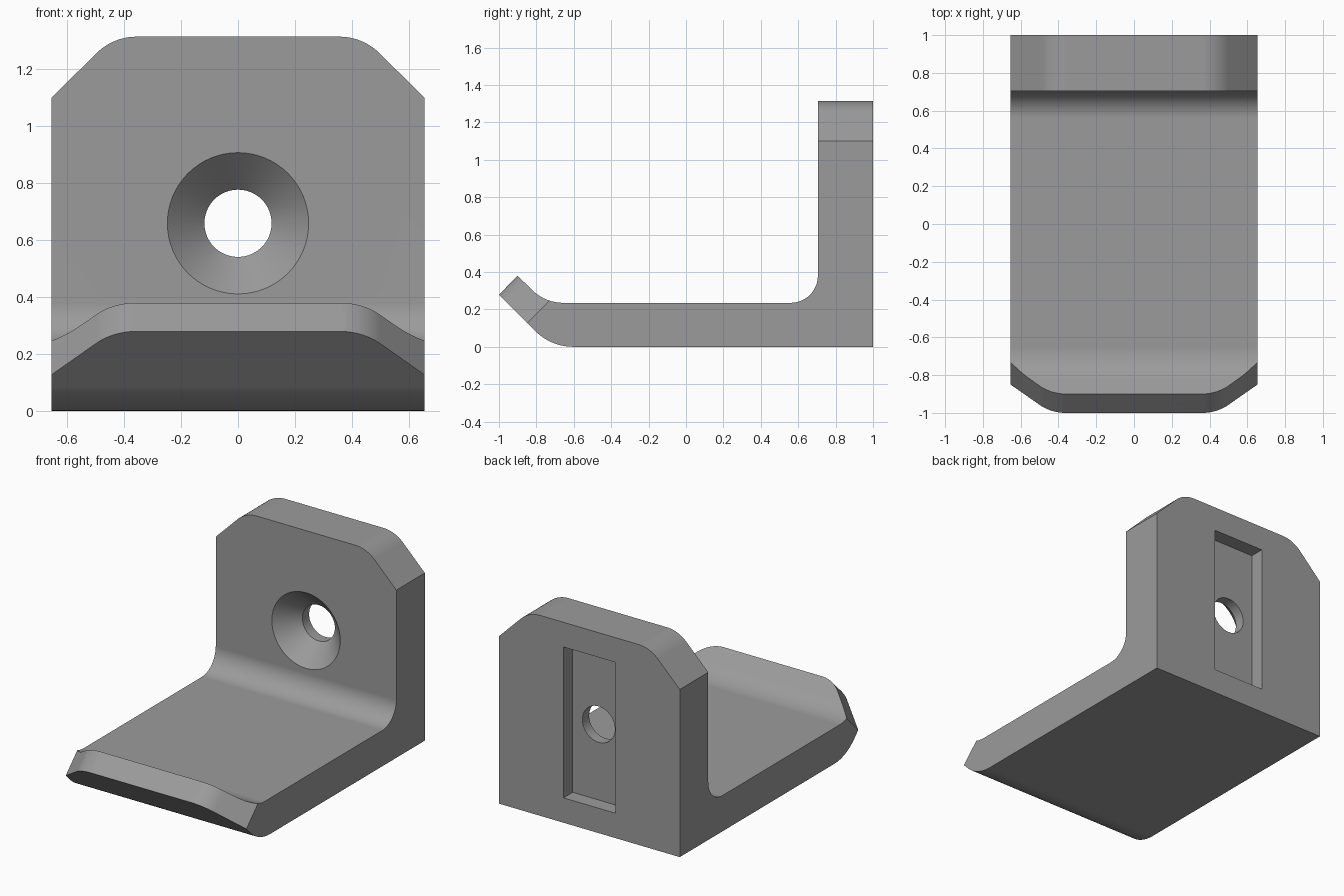
import bpy, bmesh, math
from mathutils import Vector

if "Cube" in bpy.data.objects:
    bpy.data.objects.remove(bpy.data.objects["Cube"])

HALF = 0.655            # half width of the hook
HOLE_Z = 0.659          # screw hole height

grey = bpy.data.materials.new("mid_grey")
grey.diffuse_color = (0.33, 0.33, 0.33, 1)
grey.use_nodes = True
grey.node_tree.nodes["Principled BSDF"].inputs["Base Color"].default_value = grey.diffuse_color


def arc(cx, cy, r, a0, a1, n=12):
    """Points of a circular arc, angles in degrees."""
    return [(cx + r * math.cos(math.radians(a0 + (a1 - a0) * i / n)),
             cy + r * math.sin(math.radians(a0 + (a1 - a0) * i / n))) for i in range(n + 1)]


def prism(name, points, origin, u, v, sweep):
    """Extrude a 2D outline, laid out on axes u and v, along sweep."""
    origin, u, v, sweep = map(Vector, (origin, u, v, sweep))
    bm = bmesh.new()
    face = bm.faces.new([bm.verts.new(origin + u * a + v * b) for a, b in points])
    new = bmesh.ops.extrude_face_region(bm, geom=[face])["geom"]
    bmesh.ops.translate(bm, vec=sweep, verts=[g for g in new if isinstance(g, bmesh.types.BMVert)])
    bmesh.ops.recalc_face_normals(bm, faces=bm.faces)
    return finish(name, bm)


def finish(name, bm):
    mesh = bpy.data.meshes.new(name)
    bm.to_mesh(mesh)
    bm.free()
    mesh.materials.append(grey)
    ob = bpy.data.objects.new(name, mesh)
    bpy.context.collection.objects.link(ob)
    return ob


def revolve_y(name, profile, n=64):
    """Turn (radius, y) points around the screw hole axis."""
    bm = bmesh.new()
    rings = [[bm.verts.new((r * math.cos(2 * math.pi * i / n), y,
                            HOLE_Z + r * math.sin(2 * math.pi * i / n))) for i in range(n)]
             for r, y in profile]
    for a, b in zip(rings, rings[1:]):
        for i in range(n):
            j = (i + 1) % n
            bm.faces.new((a[i], a[j], b[j], b[i]))
    bm.faces.new(rings[0])
    bm.faces.new(rings[-1])
    bmesh.ops.recalc_face_normals(bm, faces=bm.faces)
    return finish(name, bm)


# Hook body: side outline with inner fillet and bent-up lip
side = [(1, 0), (1, 1.314), (0.705, 1.314)]
side += arc(0.56, 0.38, 0.145, 0, -90)
side += arc(-0.655, 0.475, 0.24, -90, -135)
side += [(-0.9, 0.38), (-1, 0.279)]
side += arc(-0.602, 0.29, 0.29, -135, -90)
hook = prism("wall_hook", side, (-HALF, 0, 0), (0, 1, 0), (0, 0, 1), (2 * HALF, 0, 0))

# Corner trims: rounded 45 degree corners on the back plate and the lip
corner = [(x, -z) for x, z in arc(0.356, -0.2, 0.2, 90, 45)]
corner += [(0.755, 0.314), (0.755, -0.2), (0.356, -0.2)]
k = math.sqrt(0.5)
cutters = []
for s, label in ((1, "right"), (-1, "left")):
    cutters.append(prism("plate_trim_" + label, corner, (0, 0.6, 1.314),
                         (s, 0, 0), (0, 0, -1), (0, 0.5, 0)))
    cutters.append(prism("lip_trim_" + label, corner, (0, -0.9 - 0.3 * k, 0.38 - 0.3 * k),
                         (s, 0, 0), (0, k, -k), (0, 0.4 * k, 0.4 * k)))

# Rear slot and countersunk screw hole
cutters.append(prism("rear_slot", [(-0.188, 0.163), (0.188, 0.163), (0.188, 1.152), (-0.188, 1.152)],
                     (0, 0.905, 0), (1, 0, 0), (0, 0, 1), (0, 0.2, 0)))
cutters.append(revolve_y("screw_hole", [(0.268, 0.685), (0.118, 0.835), (0.118, 1.1)]))

bpy.context.view_layer.objects.active = hook
hook.select_set(True)
for c in cutters:
    m = hook.modifiers.new(c.name, 'BOOLEAN')
    m.operation, m.solver, m.object = 'DIFFERENCE', 'EXACT', c
    bpy.ops.object.modifier_apply(modifier=m.name)
    bpy.data.objects.remove(c)

# Smooth bends, sharp edges
bpy.ops.object.shade_smooth_by_angle(angle=math.radians(30))
hook.modifiers.new("flat_sides", 'WEIGHTED_NORMAL').keep_sharp = True
